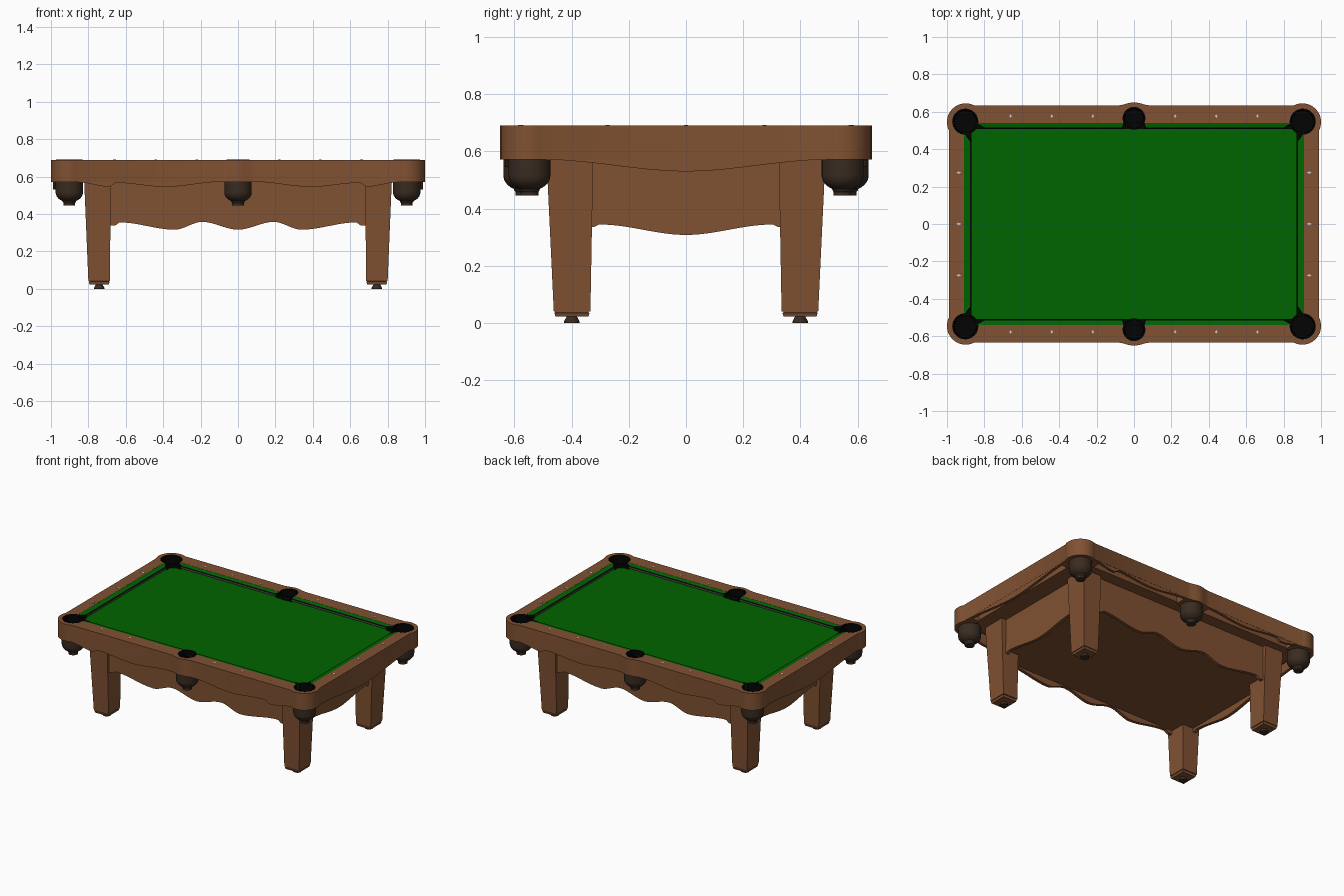
import bpy, bmesh, math

if "Cube" in bpy.data.objects:
    bpy.data.objects.remove(bpy.data.objects["Cube"])

def material(name, r, g, b):
    m = bpy.data.materials.new(name)
    m.diffuse_color = (r, g, b, 1)
    m.use_nodes = True
    m.node_tree.nodes["Principled BSDF"].inputs["Base Color"].default_value = m.diffuse_color
    return m

WOOD = material("brown wood", 0.215, 0.083, 0.032)
FELT = material("green felt", 0.0, 0.128, 0.0)
BLACK = material("black rubber", 0.001, 0.001, 0.001)
DARK = material("dark brown leather", 0.042, 0.025, 0.015)
GREY = material("grey cushion nose", 0.10, 0.10, 0.10)
PEARL = material("pearl inlay", 0.6, 0.6, 0.6)

def finish(name, bm, *mats):
    bmesh.ops.recalc_face_normals(bm, faces=bm.faces[:])
    me = bpy.data.meshes.new(name)
    bm.to_mesh(me)
    bm.free()
    for m in mats:
        me.materials.append(m)
    ob = bpy.data.objects.new(name, me)
    bpy.context.collection.objects.link(ob)
    return ob

def smooth(ob):
    bpy.ops.object.select_all(action='DESELECT')
    ob.select_set(True)
    bpy.context.view_layer.objects.active = ob
    bpy.ops.object.shade_smooth_by_angle(angle=math.radians(35))

def prism(name, pts, lo, hi, mat, axis='z'):
    """Extrude a 2D outline along an axis."""
    put = {'z': lambda a, b, h: (a, b, h), 'y': lambda a, b, h: (a, h, b),
           'x': lambda a, b, h: (h, a, b)}[axis]
    bm = bmesh.new()
    rings = [[bm.verts.new(put(a, b, h)) for a, b in pts] for h in (lo, hi)]
    n = len(pts)
    for r in rings:
        bm.faces.new(r)
    for i in range(n):
        j = (i + 1) % n
        bm.faces.new((rings[0][i], rings[0][j], rings[1][j], rings[1][i]))
    return finish(name, bm, mat)

def box(name, x0, x1, y0, y1, z0, z1, mat):
    return prism(name, [(x0, y0), (x1, y0), (x1, y1), (x0, y1)], z0, z1, mat)

def lathe(name, prof, cx, cy, mat, n=32):
    """Revolve an (r, z) profile about a vertical axis."""
    bm = bmesh.new()
    rings = [[bm.verts.new((cx + r * math.cos(2 * math.pi * i / n),
                            cy + r * math.sin(2 * math.pi * i / n), z)) for i in range(n)]
             for r, z in prof]
    for a, b in zip(rings, rings[1:]):
        for i in range(n):
            j = (i + 1) % n
            bm.faces.new((a[i], a[j], b[j], b[i]))
    bm.faces.new(rings[0])
    bm.faces.new(rings[-1])
    ob = finish(name, bm, mat)
    smooth(ob)
    return ob

def cut(ob, cutters):
    bpy.context.view_layer.objects.active = ob
    for c in cutters:
        mod = ob.modifiers.new("cut", 'BOOLEAN')
        mod.operation, mod.solver, mod.object = 'DIFFERENCE', 'EXACT', c
        bpy.ops.object.modifier_apply(modifier=mod.name)

def scallop(half, top):
    """Mirrored plate outline whose lower edge eases between control points."""
    edge = []
    for (x0, z0), (x1, z1) in zip(half, half[1:]):
        for i in range(8):
            t = i / 8
            edge.append((x0 + (x1 - x0) * t, z0 + (z1 - z0) * t * t * (3 - 2 * t)))
    edge.append(half[-1])
    end = half[-1][0]
    return [(-x, z) for x, z in edge[:0:-1]] + edge + [(end, top), (-end, top)]

POCKETS = [(sx * 0.902, sy * 0.547, 0.070) for sx in (-1, 1) for sy in (-1, 1)]
POCKETS += [(0, sy * 0.565, 0.061) for sy in (-1, 1)]

# Rail frame outline: side pocket bump, straight rail, round corner
quad = [(0.09 * i / 10, 0.634 + 0.016 * math.cos(math.pi * i / 20) ** 2) for i in range(11)]
quad += [(0.9 + 0.1 * math.cos(math.radians(a)), 0.545 + 0.1 * math.sin(math.radians(a)))
         for a in [116 - 142 * i / 24 for i in range(25)]]
right = quad + [(x, -y) for x, y in quad[::-1]]
outline = right + [(-x, y) for x, y in right[-2:0:-1]]
frame = prism("rail_frame", outline, 0.572, 0.69, WOOD)
bed = box("playing_bed", -0.915, 0.915, -0.545, 0.545, 0.58, 0.661, WOOD)
cutters = [box("inner_cutter", -0.91, 0.91, -0.54, 0.54, 0.5, 0.8, WOOD)]
# Hollow underside of each rail
for s in (-1, 1):
    for t in (-1, 1):
        cutters.append(box("channel_cutter", *sorted((t * 0.10, t * 0.80)),
                           *sorted((s * 0.50, s * 0.614)), 0.5, 0.625, WOOD))
    cutters.append(box("channel_cutter", *sorted((s * 0.85, s * 0.969)), -0.44, 0.44, 0.5, 0.625, WOOD))
pocket_cutters = [lathe("pocket_cutter", [(r - 0.002, 0.5), (r - 0.002, 0.8)], x, y, BLACK)
                  for x, y, r in POCKETS]
cut(frame, cutters + pocket_cutters)
cut(bed, pocket_cutters)
smooth(frame)
for c in cutters + pocket_cutters:
    bpy.data.objects.remove(c)
# Felt covers only the top of the bed
bed.data.materials.clear()
bed.data.materials.append(WOOD)
bed.data.materials.append(FELT)
for p in bed.data.polygons:
    p.material_index = int(p.normal.z > 0.5)

# Pocket liners (open cups) and leather bowls with a small button
for x, y, r in POCKETS:
    lathe("pocket_liner", [(r, 0.575), (r, 0.655), (r, 0.691), (r - 0.008, 0.690),
                           (r - 0.010, 0.65), (r - 0.012, 0.585)], x, y, BLACK)
    bowl = [(0.073, 0.574), (0.073, 0.515)]
    bowl += [(0.073 * math.cos(a), 0.515 - 0.053 * math.sin(a))
             for a in [math.radians(d) for d in (12, 25, 38, 50, 60)]]
    bowl += [(0.035, 0.464), (0.031, 0.459), (0.031, 0.446)]
    lathe("pocket_bowl", bowl, x, y, DARK)
    if x == 0:  # side pocket mouth
        s = math.copysign(1, y)
        prism("pocket_mouth", [(-0.062, s * 0.509), (0.062, s * 0.509), (0.059, s * 0.545),
                               (-0.059, s * 0.545)], 0.658, 0.664, BLACK)

# Scalloped skirts under the rails and aprons between the legs
long_skirt = [(0, 0.573), (0.08, 0.573), (0.39, 0.545), (0.65, 0.567), (0.69, 0.546), (0.855, 0.57)]
end_skirt = [(0, 0.53), (0.49, 0.571)]
long_apron = [(0, 0.316), (0.19, 0.358), (0.34, 0.316), (0.63, 0.355), (0.66, 0.338), (0.70, 0.338)]
end_apron = [(0, 0.308), (0.3, 0.345), (0.325, 0.336), (0.35, 0.336)]
for s in (-1, 1):
    for name, half, top, axis, a, b in (
            ("long_skirt", long_skirt, 0.58, 'y', 0.614, 0.633),
            ("end_skirt", end_skirt, 0.58, 'x', 0.969, 0.989),
            ("long_apron", long_apron, 0.59, 'y', 0.438, 0.46),
            ("end_apron", end_apron, 0.59, 'x', 0.765, 0.787)):
        smooth(prism(name, scallop(half, top), s * a, s * b, WOOD, axis))
box("cabinet_floor", -0.77, 0.77, -0.445, 0.445, 0.362, 0.38, WOOD)

# Tapered legs with base block and levelling foot
def tapered(name, sx, sy, levels):
    bm = bmesh.new()
    rings = [[bm.verts.new((sx * x, sy * y, z)) for x, y in
              ((x0, y0), (x1, y0), (x1, y1), (x0, y1))] for z, x0, x1, y0, y1 in levels]
    bm.faces.new(rings[0])
    bm.faces.new(rings[-1])
    for a, b in zip(rings, rings[1:]):
        for i in range(4):
            j = (i + 1) % 4
            bm.faces.new((a[i], a[j], b[j], b[i]))
    return finish(name, bm, WOOD)

for sx in (-1, 1):
    for sy in (-1, 1):
        tapered("leg", sx, sy, [(0.023, 0.691, 0.794, 0.341, 0.456), (0.036, 0.687, 0.798, 0.337, 0.460),
                                (0.037, 0.690, 0.795, 0.340, 0.457), (0.040, 0.690, 0.795, 0.340, 0.457),
                                (0.041, 0.685, 0.80, 0.334, 0.462), (0.59, 0.68, 0.823, 0.324, 0.488)])
        lathe("levelling_foot", [(0.027, 0), (0.027, 0.006), (0.017, 0.025)],
              sx * 0.742, sy * 0.399, DARK, 20)

# Cushions: felt top, black edge strip, grey nose and black pocket facings
def cushion(name, s0, s1, cut0, cut1, back, nose, put):
    bm = bmesh.new()
    rings = []
    for s, c in ((s0, cut0), (s1, -cut1)):
        rings.append([bm.verts.new(put(p, q, z)) for p, q, z in (
            (s, back, 0.655), (s, back, 0.6895), (s + c, nose + 0.008, 0.684),
            (s + c, nose, 0.681), (s + c, nose + 0.001, 0.668))])
    a, b = rings
    for i in range(5):
        j = (i + 1) % 5
        bm.faces.new((a[i], a[j], b[j], b[i])).material_index = (0, 0, 1, 2, 1)[i]
    for r in rings:
        bm.faces.new(r).material_index = 1
    finish(name, bm, FELT, BLACK, GREY)
    for s, c in ((s0, cut0), (s1, -cut1)):
        tri = [put(s, back, 0), put(s + c, nose, 0), put(s, nose, 0)]
        prism("pocket_facing", [p[:2] for p in tri], 0.655, 0.684, BLACK)

for sx in (-1, 1):
    cushion("end_cushion", -0.495, 0.495, 0.05, 0.05, 0.912, 0.870,
            lambda s, d, z: (sx * d, s, z))
    for sy in (-1, 1):
        for tx in (-1, 1):
            cushion("long_cushion", 0.055, 0.85, 0.008, 0.05, 0.542, 0.507,
                    lambda s, d, z: (tx * s, sy * d, z)) if sx == 1 else None

# Diamond sights inlaid in the rails
sights = [(sx * x, sy * 0.577) for x in (0.22, 0.44, 0.66) for sx in (-1, 1) for sy in (-1, 1)]
sights += [(sx * 0.937, y) for y in (-0.275, 0, 0.275) for sx in (-1, 1)]
for x, y in sights:
    a, b = (0.007, 0.010) if abs(x) < 0.8 else (0.014, 0.007)
    prism("sight", [(x - a, y), (x, y - b), (x + a, y), (x, y + b)], 0.688, 0.6925, PEARL)
